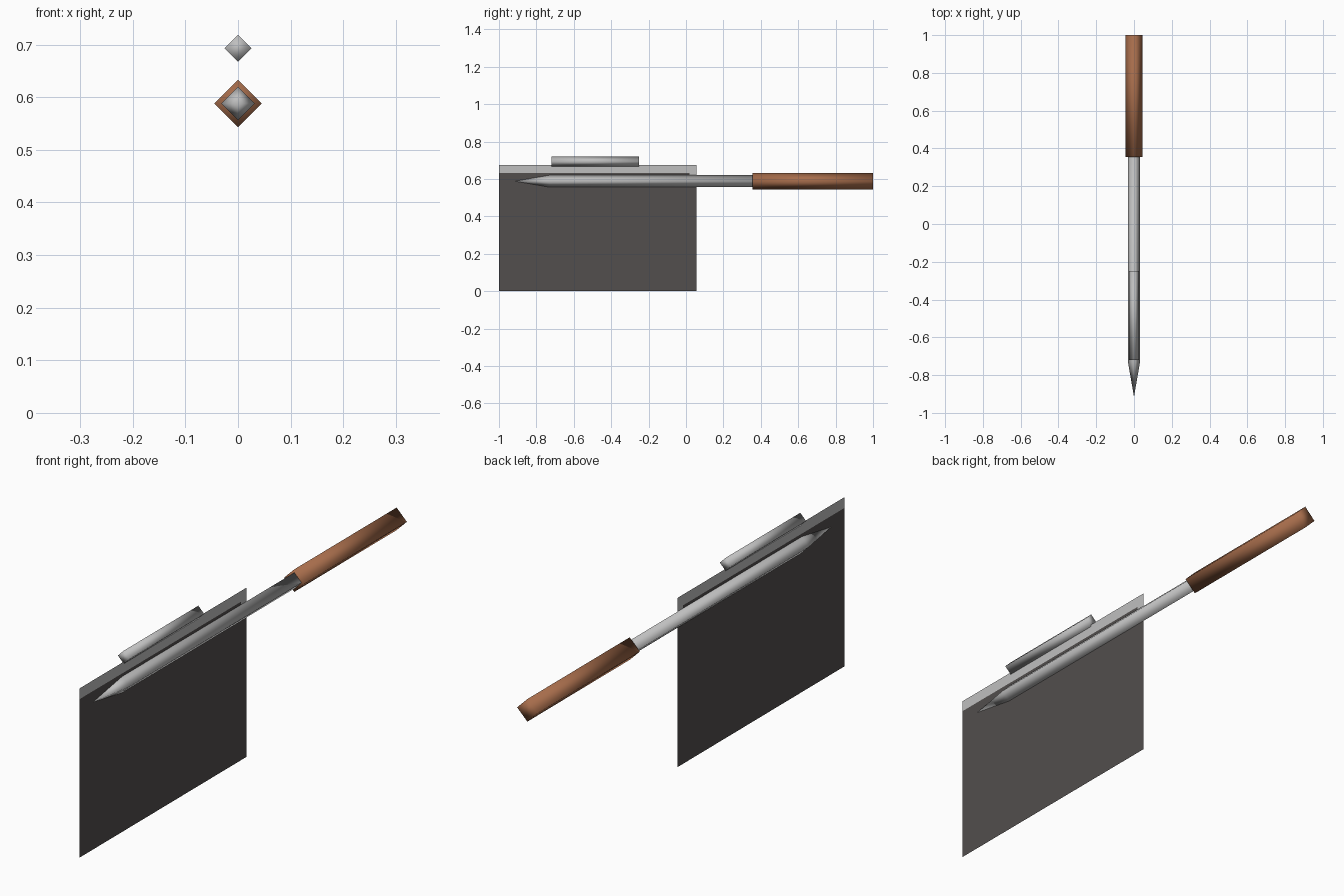
import bpy, bmesh, math
from mathutils import Vector

if "Cube" in bpy.data.objects:
    bpy.data.objects.remove(bpy.data.objects["Cube"])


def material(name, rgb):
    m = bpy.data.materials.new(name)
    m.diffuse_color = (*rgb, 1)
    m.use_nodes = True
    m.node_tree.nodes["Principled BSDF"].inputs["Base Color"].default_value = m.diffuse_color
    return m


STEEL = material("pale steel", (0.52, 0.52, 0.52))
DARK = material("dark charcoal", (0.085, 0.077, 0.074))
WOOD = material("brown wood", (0.38, 0.15, 0.07))


def finish(name, bm, mats, smooth=True):
    bmesh.ops.recalc_face_normals(bm, faces=bm.faces)
    me = bpy.data.meshes.new(name)
    for f in bm.faces:
        f.smooth = smooth
    bm.to_mesh(me)
    bm.free()
    for m in mats:
        me.materials.append(m)
    ob = bpy.data.objects.new(name, me)
    bpy.context.collection.objects.link(ob)
    return ob


def diamond_rod(name, z, sections, mat):
    """Four-sided rod along y; sections are (y, radius), radius 0 = point."""
    bm = bmesh.new()
    rings = []
    for y, r in sections:
        n = 4 if r else 1
        rings.append([bm.verts.new((r * math.cos(i * math.pi / 2), y,
                                    z + r * math.sin(i * math.pi / 2))) for i in range(n)])
    for a, b in zip(rings, rings[1:]):
        for i in range(4):
            j = (i + 1) % 4
            if len(a) == 1:
                bm.faces.new((a[0], b[i], b[j]))
            else:
                bm.faces.new((a[i], b[i], b[j], a[j]))
    for ring in (rings[0], rings[-1]):
        if len(ring) == 4:
            bm.faces.new(ring)
    return finish(name, bm, [mat])


# Pointed steel shaft, wooden grip and the short rod above
diamond_rod("shaft", 0.588, [(-0.915, 0), (-0.73, 0.032), (0.36, 0.032)], STEEL)
diamond_rod("grip", 0.588, [(0.355, 0.045), (1.0, 0.045)], WOOD)
diamond_rod("upper_rod", 0.693, [(-0.72, 0.026), (-0.25, 0.026)], STEEL)

# Flat sheet hanging below the shaft, with a pale strip along its top edge
bm = bmesh.new()
ys = (-1.0, 0.02, 0.055)
zs = (0.0, 0.61, 0.632, 0.675)
grid = [[bm.verts.new((0, y, z)) for z in zs] for y in ys]
for i in range(2):
    for j in range(3):
        f = bm.faces.new((grid[i][j], grid[i + 1][j], grid[i + 1][j + 1], grid[i][j + 1]))
        pale = j == 2 or (j == 1 and i == 1)
        f.material_index = 1 if pale else 0
finish("sheet", bm, [DARK, STEEL], smooth=False)
